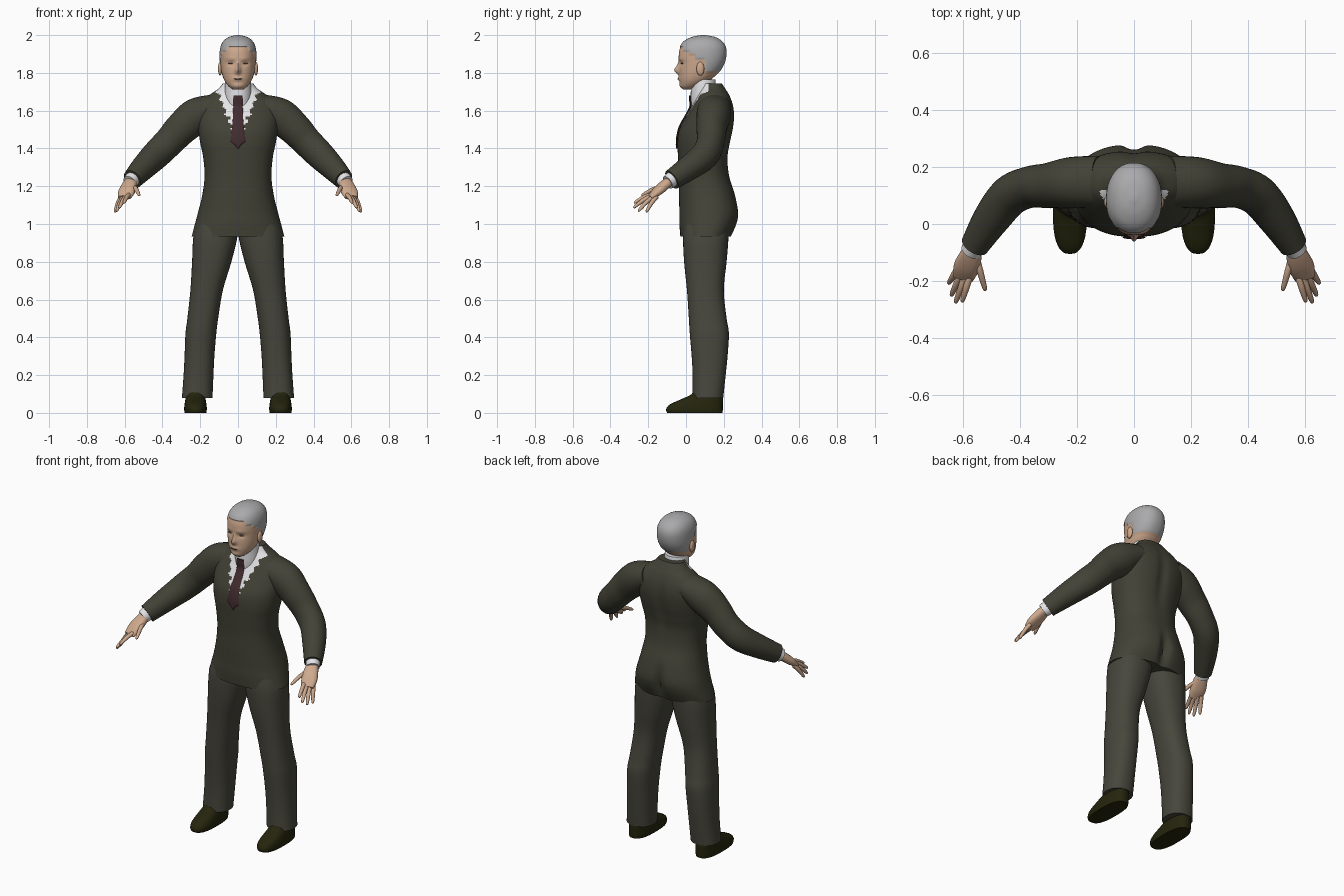
import bpy, bmesh, math
from math import exp, sin, cos, pi
from mathutils import Vector

if "Cube" in bpy.data.objects:
    bpy.data.objects.remove(bpy.data.objects["Cube"])


def material(name, rgb):
    m = bpy.data.materials.new(name)
    m.diffuse_color = (*rgb, 1)
    m.use_nodes = True
    m.node_tree.nodes["Principled BSDF"].inputs["Base Color"].default_value = m.diffuse_color
    return m


JACKET = material("jacket olive", (0.055, 0.054, 0.037))
TROUSER = material("trouser olive", (0.064, 0.062, 0.046))
SHIRT = material("shirt white", (0.78, 0.78, 0.80))
TIE = material("tie maroon", (0.055, 0.025, 0.029))
SKIN = material("skin", (0.62, 0.40, 0.27))
HAIR = material("hair grey", (0.40, 0.40, 0.41))
SHOE = material("shoe black", (0.018, 0.018, 0.004))
DARK = material("eye and lip line", (0.12, 0.08, 0.07))


def smooth_rows(rows, k):
    """Catmull-Rom interpolation of table rows."""
    p = [rows[0]] + list(rows) + [rows[-1]]
    out = []
    for i in range(1, len(p) - 2):
        for j in range(k):
            t = j / k
            out.append([0.5 * (2 * b + (c - a) * t + (2 * a - 5 * b + 4 * c - d) * t * t
                               + (3 * b - a - 3 * c + d) * t ** 3)
                        for a, b, c, d in zip(*p[i - 1:i + 3])])
    return out + [list(rows[-1])]


def finish(name, bm, mats, paint=None):
    bmesh.ops.recalc_face_normals(bm, faces=bm.faces)
    for f in bm.faces:
        f.smooth = True
        if paint:
            f.material_index = paint(f.calc_center_median())
    me = bpy.data.meshes.new(name)
    bm.to_mesh(me)
    bm.free()
    for m in mats:
        me.materials.append(m)
    me.set_sharp_from_angle(angle=math.radians(45))
    ob = bpy.data.objects.new(name, me)
    bpy.context.collection.objects.link(ob)
    return ob


def loft(name, rows, mats, seg=24, k=4, n=2.0, side=1, level=False, shape=None, paint=None):
    """Skin rings (x, y, z, ra, rb); level rings lie flat, others face along the path."""
    rows = smooth_rows(rows, k)
    bm = bmesh.new()
    rings = []
    for i, (x, y, z, ra, rb) in enumerate(rows):
        c = Vector((x, y, z))
        u, v = Vector((1, 0, 0)), Vector((0, 1, 0))
        if not level:
            t = Vector(rows[min(i + 1, len(rows) - 1)][:3]) - Vector(rows[max(i - 1, 0)][:3])
            u = t.cross(Vector((0, 0, 1))).normalized()
            v = u.cross(t).normalized()
        ring = []
        for s in range(seg):
            a = 2 * pi * s / seg
            ca = math.copysign(abs(cos(a)) ** (2 / n), cos(a))
            sa = math.copysign(abs(sin(a)) ** (2 / n), sin(a))
            co = c + u * ca * max(ra, 0.001) + v * sa * max(rb, 0.001)
            if shape:
                co = shape(co, c)
            ring.append(bm.verts.new((co.x * side, co.y, co.z)))
        rings.append(ring)
    for r, q in zip(rings, rings[1:]):
        for s in range(seg):
            bm.faces.new((r[s], r[(s + 1) % seg], q[(s + 1) % seg], q[s]))
    bm.faces.new(rings[0])
    bm.faces.new(rings[-1])
    return finish(name, bm, mats, paint)


def stack(name, rows, mats, **kw):
    """Loft of level rings given by extents (z, x0, x1, y0, y1)."""
    return loft(name, [((a + b) / 2, (c + d) / 2, z, (b - a) / 2, (d - c) / 2)
                       for z, a, b, c, d in rows], mats, level=True, **kw)


def blob(name, loc, scale, mat):
    bm = bmesh.new()
    bmesh.ops.create_uvsphere(bm, u_segments=16, v_segments=10, radius=1)
    for v in bm.verts:
        v.co = Vector([a * b + c for a, b, c in zip(v.co, scale, loc)])
    return finish(name, bm, [mat])


def bell(d, w):
    return exp(-(d / w) ** 2)


# Jacket: half width, front and back at each height
jacket = [(.935, .245, -.03, .24), (1.0, .228, -.035, .27), (1.06, .212, -.035, .28),
          (1.15, .19, -.037, .262), (1.25, .177, -.037, .23), (1.35, .184, -.042, .222),
          (1.43, .2, -.045, .235), (1.5, .21, -.035, .25), (1.57, .215, .0, .257),
          (1.63, .205, .035, .25), (1.68, .155, .06, .232), (1.715, .105, .075, .21),
          (1.745, .08, .085, .19)]


def back_groove(co, c):
    if co.y > c.y:
        g = .03 * bell(co.z - 1.02, .09) + .012 * bell(co.z - 1.5, .15)
        co.y -= g * bell(co.x, .03)
    return co


def shirt_opening(p):
    width = .42 * (p.z - 1.44) + .01 * sin(p.z * 160)
    return int(p.y < .12 and p.z > 1.45 and abs(p.x) < width)


stack("jacket", [(z, -w, w, f, b) for z, w, f, b in jacket], [JACKET, SHIRT],
      seg=128, k=8, n=2.3, shape=back_groove, paint=shirt_opening)

# Shirt collar around the neck
stack("shirt_collar", [(1.60, -.06, .06, .03, .16), (1.66, -.07, .07, .025, .165),
                       (1.72, -.07, .07, .025, .16), (1.765, -.067, .067, .02, .155)],
      [SHIRT], seg=48)

# Tie following the chest
front = smooth_rows(jacket, 12)


def chest(z):
    return min(front, key=lambda r: abs(r[0] - z))[2]


loft("tie", [(0, min(chest(z), .026) - .003, z, w, .006) for z, w in
             ((1.68, .024), (1.65, .026), (1.62, .025), (1.57, .027), (1.52, .03),
              (1.47, .035), (1.44, .04), (1.42, .018), (1.40, .004))],
     [TIE], seg=16, level=True, k=3)


# Head with sculpted face and hair
def face_shape(co, c):
    x, z = abs(co.x), co.z
    if co.y < c.y - .03:
        co.y -= (.024 * bell(x, .014) * bell(z - 1.812, .018) + .012 * bell(x, .01) * bell(z - 1.838, .022)
                 + .008 * bell(x, .024) * bell(z - 1.769, .011) + .006 * bell(x, .03) * bell(z - 1.73, .014)
                 - .008 * bell(x - .038, .018) * bell(z - 1.85, .012)
                 + .004 * bell(x - .035, .03) * bell(z - 1.875, .012))
    if is_hair(co):
        d = Vector((co.x - c.x, co.y - c.y, 0))
        co += d.normalized() * min(.004, d.length * .1)
    return co


def is_hair(p):
    line = 1.805
    for limit, height in ((.10, 1.875), (.05, 1.898), (.02, 1.915), (-.012, 1.94)):
        if p.y < limit:
            line = height
    return int(p.z > line)


stack("head", [(1.712, -.026, .026, -.016, .03), (1.73, -.05, .05, -.027, .07),
               (1.76, -.072, .072, -.034, .125), (1.80, -.086, .086, -.036, .17),
               (1.85, -.093, .093, -.035, .2), (1.90, -.094, .094, -.038, .211),
               (1.94, -.088, .088, -.028, .206), (1.97, -.072, .072, -.005, .185),
               (1.99, -.045, .045, .035, .15), (2.0, -.008, .008, .08, .1)],
      [SKIN, HAIR], seg=112, k=7, n=2.2, shape=face_shape, paint=is_hair)
blob("mouth_line", (0, -.041, 1.768), (.022, .005, .0025), DARK)

for s, tag in ((1, "left"), (-1, "right")):
    blob("eye_" + tag, (.038 * s, -.0215, 1.85), (.015, .006, .0035), DARK)
    blob("ear_" + tag, (.095 * s, .076, 1.822), (.011, .021, .036), SKIN)

    # Sleeve, cuff and hand
    loft("sleeve_" + tag, [(.12, .15, 1.62, .09, .07), (.22, .145, 1.572, .09, .095),
                           (.30, .135, 1.505, .08, .088), (.365, .13, 1.435, .073, .08),
                           (.435, .10, 1.365, .072, .077), (.50, .02, 1.30, .065, .067),
                           (.56, -.075, 1.235, .05, .055)], [JACKET], side=s, seg=32, k=6)
    loft("cuff_" + tag, [(.55, -.06, 1.247, .042, .044), (.574, -.097, 1.22, .037, .038)],
         [SHIRT], side=s)
    loft("palm_" + tag, [(.562, -.075, 1.237, .028, .024), (.575, -.115, 1.205, .04, .026),
                         (.59, -.155, 1.17, .045, .023), (.6, -.19, 1.14, .036, .013)],
         [SKIN], side=s, n=2.4)
    fingers = {"index": ((.573, -.17, 1.158), (.605, -.275, 1.11)),
               "middle": ((.59, -.175, 1.15), (.628, -.278, 1.085)),
               "ring": ((.606, -.17, 1.145), (.643, -.253, 1.066)),
               "little": ((.618, -.155, 1.145), (.652, -.21, 1.062)),
               "thumb": ((.555, -.115, 1.2), (.522, -.235, 1.15))}
    for finger, (a, b) in fingers.items():
        a, b = Vector(a), Vector(b)
        path = []
        for t, r in ((0, .012), (.45, .0115), (.85, .009), (.97, .006), (1, .001)):
            p = a.lerp(b, t) + Vector((0, 0, .008 * sin(pi * t)))
            path.append((*p, r, r))
        loft(finger + "_finger_" + tag, path, [SKIN], side=s, seg=12, k=3)

    # Trouser leg and shoe
    loft_rows = [(1.05, .0, .2, .0, .22), (.94, .002, .235, -.015, .225), (.8, .035, .243, -.01, .215),
                 (.65, .08, .252, .005, .2), (.5, .105, .268, .015, .215), (.42, .115, .278, .02, .227),
                 (.3, .125, .283, .03, .22), (.2, .13, .288, .035, .21), (.08, .135, .297, .035, .197)]
    stack("trouser_leg_" + tag, loft_rows, [TROUSER], side=s, seg=40, k=5, n=2.3)
    stack("shoe_" + tag, [(0, .168, .283, -.1, .193), (.02, .165, .285, -.105, .195),
                          (.045, .167, .283, -.085, .195), (.075, .172, .278, -.02, .195),
                          (.1, .178, .272, .03, .19), (.14, .18, .27, .045, .185)],
          [SHOE], side=s, seg=36, n=2.6)
